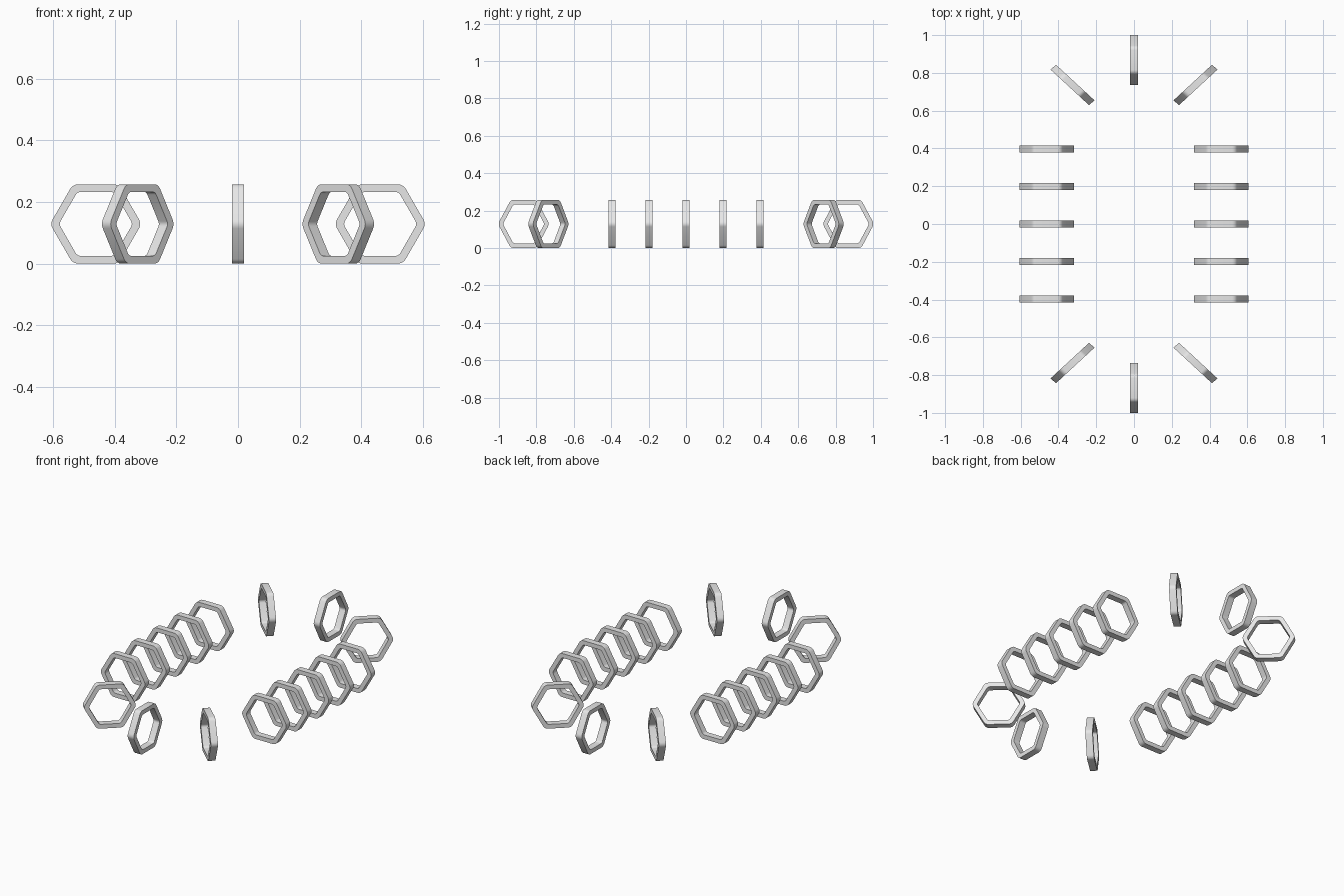
import bpy, bmesh
from math import cos, sin, pi, radians
from mathutils import Matrix, Vector

cube = bpy.data.objects.get("Cube")
if cube:
    bpy.data.objects.remove(cube, do_unlink=True)

APOTHEM, WALL, DEPTH = 0.1287, 0.025, 0.04
SQUASH = 0.924  # the whole layout is slightly compressed along y

grey = bpy.data.materials.new("light_grey")
grey.use_nodes = True
colour = (0.8, 0.8, 0.8, 1)
grey.diffuse_color = colour
grey.node_tree.nodes["Principled BSDF"].inputs["Base Color"].default_value = colour


def rounded_hexagon(apothem, radius, steps=4):
    """Hexagon outline in x/z with a tip on +x and filleted corners."""
    points = []
    reach = (apothem - radius) / cos(pi / 6)
    for corner in range(6):
        mid = corner * pi / 3
        for i in range(steps + 1):
            a = mid + (i / steps - 0.5) * pi / 3
            points.append((reach * cos(mid) + radius * cos(a),
                           reach * sin(mid) + radius * sin(a)))
    return points


def hex_ring(name, x, y, angle):
    bm = bmesh.new()
    loops = []
    for apothem, radius, side in ((APOTHEM, 0.03, -1), (APOTHEM, 0.03, 1),
                                  (APOTHEM - WALL, 0.018, 1), (APOTHEM - WALL, 0.018, -1)):
        loops.append([bm.verts.new((px, side * DEPTH / 2, pz))
                      for px, pz in rounded_hexagon(apothem, radius)])
    # Outer wall, back face, inner wall, front face
    for k in range(4):
        a, b = loops[k], loops[(k + 1) % 4]
        for i in range(len(a)):
            j = (i + 1) % len(a)
            bm.faces.new((a[i], a[j], b[j], b[i]))
    bmesh.ops.recalc_face_normals(bm, faces=bm.faces)
    place = (Matrix.Translation(Vector((x, y, APOTHEM)))
             @ Matrix.Diagonal((1, SQUASH, 1, 1))
             @ Matrix.Rotation(radians(angle), 4, "Z"))
    bm.transform(place)
    mesh = bpy.data.meshes.new(name)
    bm.to_mesh(mesh)
    bm.free()
    mesh.materials.append(grey)
    ring = bpy.data.objects.new(name, mesh)
    bpy.context.collection.objects.link(ring)
    bpy.ops.object.select_all(action="DESELECT")
    ring.select_set(True)
    bpy.context.view_layer.objects.active = ring
    bpy.ops.object.shade_smooth_by_angle(angle=radians(30))


# Straight rows of rings on both sides
for side, sx in (("left", 1), ("right", -1)):
    for row in range(5):
        hex_ring(f"{side}_row_ring_{row + 1}", sx * 0.4615, (row - 2) * 0.198, 0)

# Rings fanning around each end
for end, sy in (("front", -1), ("back", 1)):
    hex_ring(f"{end}_end_ring", 0, sy * 0.868, 90)
    for side, sx in (("left", 1), ("right", -1)):
        hex_ring(f"{end}_{side}_diagonal_ring", sx * 0.3255, sy * 0.736, 45 * sx * sy)
